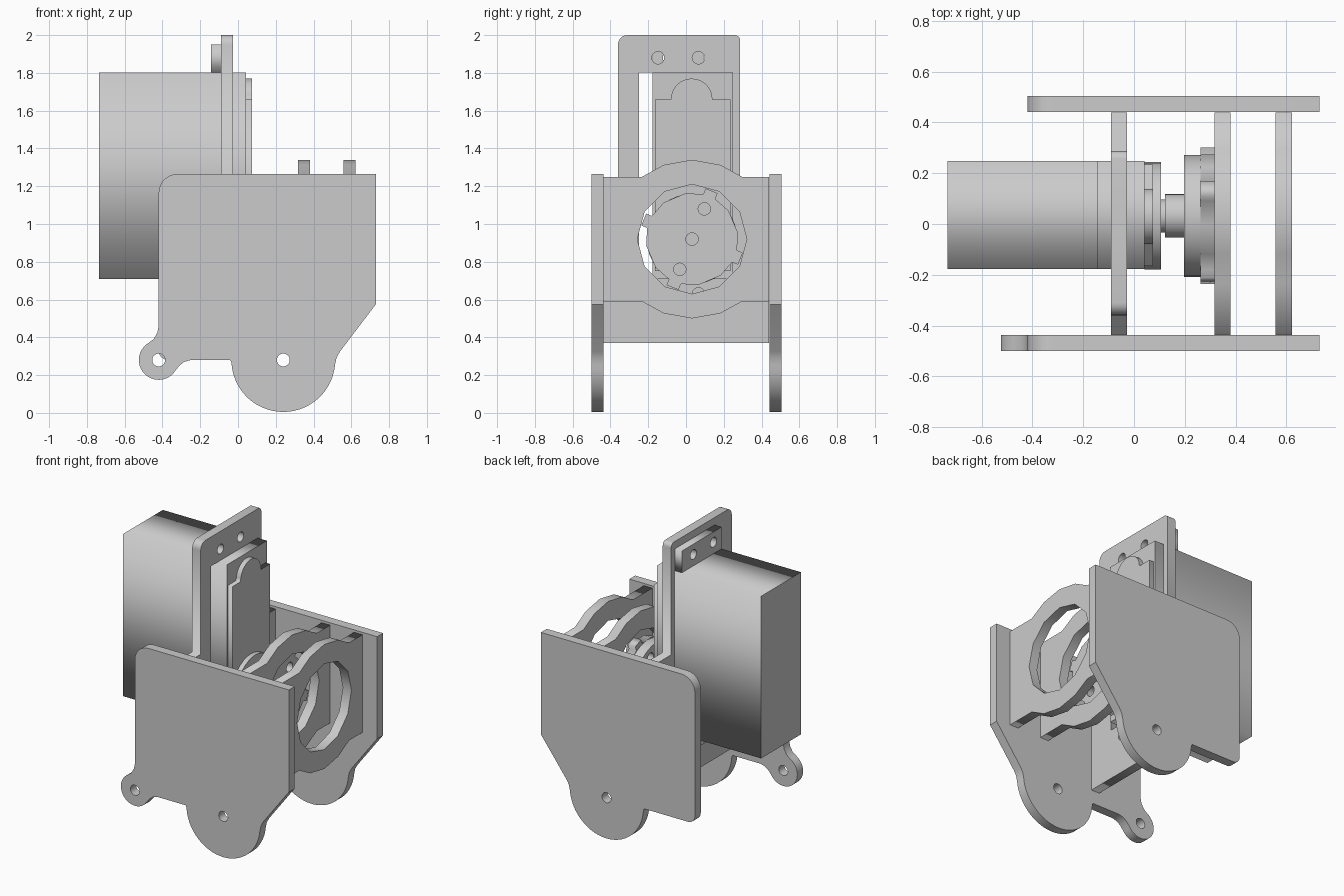
import bpy, bmesh, math
from mathutils import Matrix

if "Cube" in bpy.data.objects:
    bpy.data.objects.remove(bpy.data.objects["Cube"])

# local (x, y, z) -> world axes for profiles drawn in the side (y,z) and front (x,z) planes
ACROSS_X = Matrix(((0, 0, 1), (1, 0, 0), (0, 1, 0))).to_4x4()
ACROSS_Y = Matrix(((1, 0, 0), (0, 0, -1), (0, 1, 0))).to_4x4()


def arc(cx, cy, r, a0, a1, n):
    return [(cx + r * math.cos(math.radians(a0 + (a1 - a0) * i / n)),
             cy + r * math.sin(math.radians(a0 + (a1 - a0) * i / n))) for i in range(n + 1)]


def circle(cx, cy, r, n=24):
    return arc(cx, cy, r, 0, 360, n)[:-1]


def rect(x0, y0, x1, y1):
    return [(x0, y0), (x1, y0), (x1, y1), (x0, y1)]


def slab(name, axis, lo, hi, outline, holes=()):
    """Extrude a filled outline with holes between lo and hi along x or y."""
    curve = bpy.data.curves.new(name, 'CURVE')
    curve.dimensions = '2D'
    curve.fill_mode = 'BOTH'
    curve.extrude = (hi - lo) / 2
    for pts in [outline, *holes]:
        s = curve.splines.new('POLY')
        s.points.add(len(pts) - 1)
        for p, (x, y) in zip(s.points, pts):
            p.co = (x, y, 0, 1)
        s.use_cyclic_u = True
    temp = bpy.data.objects.new("temp", curve)
    bpy.context.collection.objects.link(temp)
    dg = bpy.context.evaluated_depsgraph_get()
    mesh = bpy.data.meshes.new_from_object(temp.evaluated_get(dg))
    bpy.data.objects.remove(temp)
    mid = (lo + hi) / 2
    place = (Matrix.Translation((mid, 0, 0)) @ ACROSS_X if axis == 'x'
             else Matrix.Translation((0, mid, 0)) @ ACROSS_Y)
    bm = bmesh.new()
    bm.from_mesh(mesh)
    bmesh.ops.transform(bm, matrix=place, verts=bm.verts)
    bmesh.ops.remove_doubles(bm, verts=bm.verts, dist=1e-4)
    bmesh.ops.recalc_face_normals(bm, faces=bm.faces)
    bm.to_mesh(mesh)
    bm.free()
    mesh.name = name
    obj = bpy.data.objects.new(name, mesh)
    bpy.context.collection.objects.link(obj)
    return obj


def smooth(obj):
    bpy.ops.object.select_all(action='DESELECT')
    obj.select_set(True)
    bpy.context.view_layer.objects.active = obj
    bpy.ops.object.shade_smooth_by_angle(angle=math.radians(25))


CY, CZ = 0.032, 0.92          # output axis
SERVO_MID = 1.255             # servo mid height

# Side plates: shared upper edge and pivot lobe, the front one also has a lug
shared = (arc(-0.32, 1.165, 0.1, 180, 90, 8)
          + [(0.73, 1.265), (0.73, 0.575), (0.54, 0.325), (0.522, 0.293)]
          + arc(0.24, 0.28, 0.275, -5, -175, 28)
          + [(-0.036, 0.27), (-0.042, 0.28)])
lug = ([(-0.25, 0.28), (-0.285, 0.27), (-0.31, 0.25)]
       + arc(-0.42, 0.28, 0.105, -30, -240, 22)
       + [(-0.447, 0.39), (-0.427, 0.425), (-0.42, 0.46)])
corner = arc(-0.37, 0.33, 0.05, 270, 180, 6)
pivot = circle(0.24, 0.28, 0.034)
smooth(slab("front_side_plate", 'y', -0.50, -0.438, shared + lug,
            [pivot, circle(-0.42, 0.28, 0.034)]))
smooth(slab("back_side_plate", 'y', 0.442, 0.505, shared + corner, [pivot]))

# Two ring-shaped cross plates
top = [(0.44, 1.25), (CY + 0.265, 1.25), (CY + 0.15, 1.313), (CY, 1.34),
       (CY - 0.15, 1.313), (CY - 0.265, 1.25), (-0.44, 1.25)]
bottom = [(y, 2 * CZ - z) for y, z in reversed(top)]
for label, x in (("inner", 0.317), ("outer", 0.558)):
    slab(label + "_ring_plate", 'x', x, x + 0.064, top + bottom,
         [circle(CY, CZ, 0.29, 12)])

# Servo mounting plate with window and screw holes
mount = ([(-0.44, 0.37), (0.44, 0.37), (0.44, 1.25), (0.287, 1.25)]
         + arc(0.257, 1.97, 0.03, 0, 90, 5) + arc(-0.31, 1.95, 0.05, 90, 180, 6)
         + [(-0.36, 1.25), (-0.44, 1.25)])
screws = [circle(y, z, 0.033, 16) for y in (-0.148, 0.066) for z in (1.88, 0.63)]
slab("servo_mount_plate", 'x', -0.09, -0.027, mount,
     [rect(-0.25, 0.71, 0.25, 1.803)] + screws)

# Servo body, ears and gearbox cover
slab("servo_body", 'x', -0.735, 0.042, rect(-0.177, 0.708, 0.248, 1.803))
for label, sign in (("upper", 1), ("lower", -1)):
    a, b = sorted((SERVO_MID + sign * 0.548, SERVO_MID + sign * 0.695))
    hole_z = SERVO_MID + sign * 0.625
    slab(label + "_servo_ear", 'x', -0.143, -0.09, rect(-0.177, a, 0.248, b),
         [circle(y, hole_z, 0.033, 16) for y in (-0.09, 0.125)])
slab("gearbox_cover", 'x', 0.042, 0.075,
     [(-0.165, 0.75), (0.235, 0.75), (0.235, 1.66)]
     + arc(0.03, 1.66, 0.11, 0, 180, 16) + [(-0.165, 1.66)])

# Output shaft stack
for name, x0, x1, r in (("bearing_boss", 0.042, 0.107, 0.212),
                        ("output_shaft", 0.107, 0.125, 0.065),
                        ("horn_hub", 0.122, 0.197, 0.086)):
    smooth(slab(name, 'x', x0, x1, circle(CY, CZ, r, 32)))

# Horn disc and toothed coupler
holes = [circle(CY + s * 0.065, CZ + s * 0.16, 0.033, 16) for s in (-1, 1)]
center = circle(CY, CZ, 0.033, 16)
smooth(slab("horn_disc", 'x', 0.197, 0.262, circle(CY, CZ, 0.24, 36), holes))
teeth = [(0.245, -8), (0.278, -7), (0.278, 7), (0.245, 8), (0.245, 30), (0.245, 60)]
outline = [arc(CY, CZ, r, a - 22 + 90 * k, 0, 1)[0] for k in range(4) for r, a in teeth]
slab("horn_coupler", 'x', 0.262, 0.318, outline, holes + [center])
